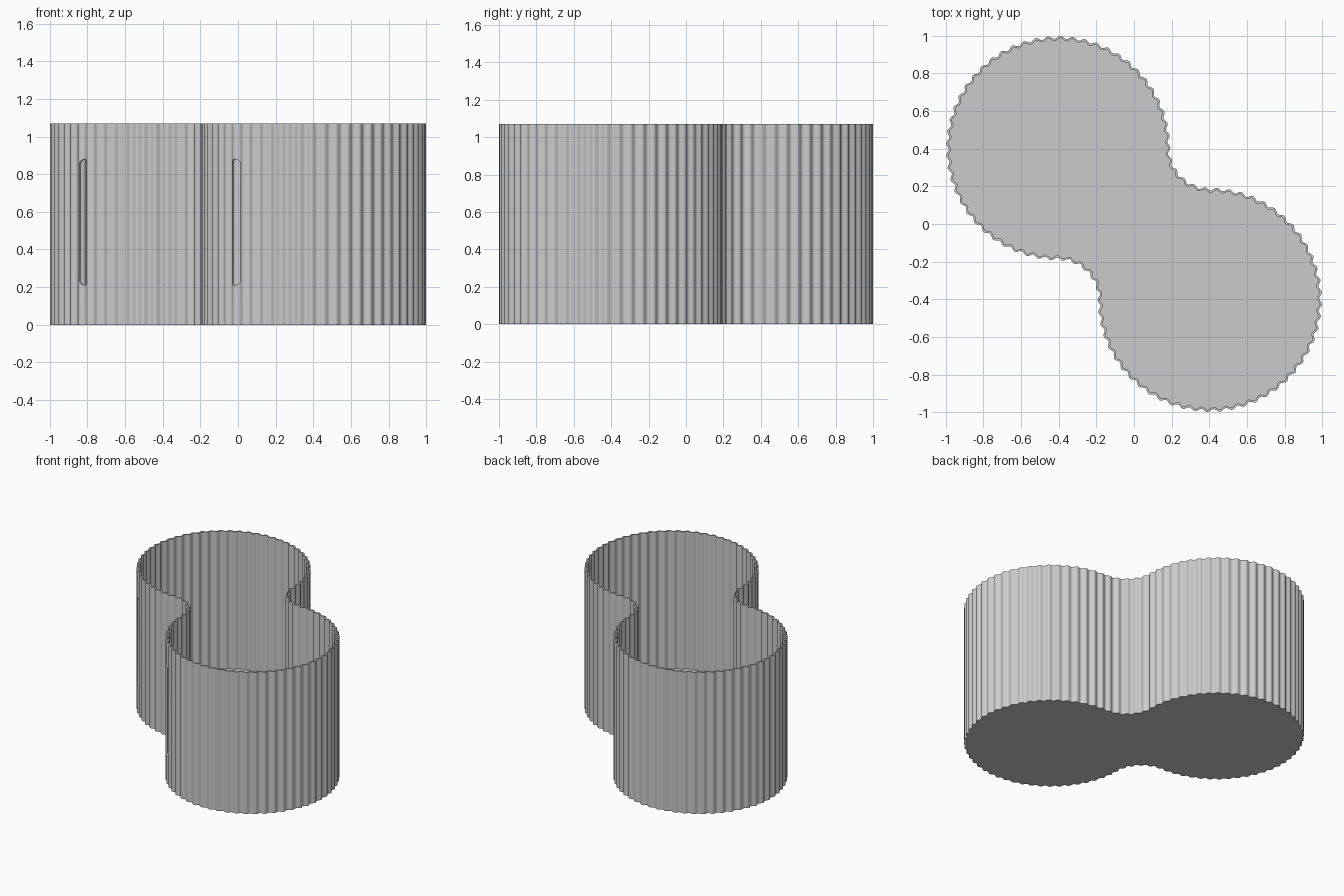
import bpy, bmesh
from math import pi, sin, cos, radians
from mathutils import Vector, Matrix

cube = bpy.data.objects.get("Cube")
if cube:
    bpy.data.objects.remove(cube)

HEIGHT, FLOOR = 1.07, 0.03
C, R = 0.403, 0.583              # lobe centre offset and mid-wall radius
FILLET = 2 * C - R               # concave radius of the waist
HALF_WALL, RIPPLE = 0.006, 0.008
FLUTES, STEPS = 96, 8

grey = bpy.data.materials.new("plain grey")
grey.use_nodes = True
grey.diffuse_color = (0.6, 0.6, 0.6, 1)
grey.node_tree.nodes["Principled BSDF"].inputs["Base Color"].default_value = (0.6, 0.6, 0.6, 1)

# Outline arcs: centre, radius, start angle, sweep (negative sweep = concave waist)
ARCS = [((-C, C), R, 0, 270), ((-C, -C), FILLET, 90, -90),
        ((C, -C), R, 180, 270), ((C, C), FILLET, 270, -90)]
LENGTH = sum(r * radians(abs(s)) for _, r, _, s in ARCS)


def outline_point(distance):
    """Point and outward normal at a distance along the two-lobed outline."""
    for (cx, cy), r, start, sweep in ARCS:
        arc = r * radians(abs(sweep))
        if distance <= arc:
            a = radians(start + sweep * distance / arc)
            out = Vector((cos(a), sin(a)))
            return Vector((cx, cy)) + out * r, out * (1 if sweep > 0 else -1)
        distance -= arc
    return outline_point(0)


def fluted_loop(offset):
    count = FLUTES * STEPS
    loop = []
    for i in range(count):
        p, n = outline_point(LENGTH * i / count)
        loop.append(p + n * (offset + RIPPLE * cos(2 * pi * i / STEPS)))
    return loop


def make_object(name, bm):
    bmesh.ops.recalc_face_normals(bm, faces=bm.faces)
    mesh = bpy.data.meshes.new(name)
    bm.to_mesh(mesh)
    bm.free()
    mesh.materials.append(grey)
    ob = bpy.data.objects.new(name, mesh)
    bpy.context.collection.objects.link(ob)
    return ob


def ring(bm, loop, z):
    return [bm.verts.new((p.x, p.y, z)) for p in loop]


def bridge(bm, a, b):
    for i in range(len(a)):
        j = (i + 1) % len(a)
        bm.faces.new((a[i], a[j], b[j], b[i]))


# Fluted container: outer wall, rim, inner wall and floor in one closed shell
outer, inner = fluted_loop(HALF_WALL), fluted_loop(-HALF_WALL)
bm = bmesh.new()
rings = [ring(bm, outer, 0), ring(bm, outer, HEIGHT),
         ring(bm, inner, HEIGHT), ring(bm, inner, FLOOR)]
for a, b in zip(rings, rings[1:]):
    bridge(bm, a, b)
bm.faces.new(rings[0])
bm.faces.new(rings[-1])
container = make_object("fluted_container", bm)

# Upright rounded slots cut through the front right wall of each lobe
SLOT_R, SLOT_LOW, SLOT_HIGH = 0.027, 0.21, 0.88
for name, centre in (("back_slot_cutter", (-C, C)), ("front_slot_cutter", (C, -C))):
    bm = bmesh.new()
    ends = []
    for x in (R - 0.06, R + 0.06):
        verts = []
        for i in range(24):
            a = 2 * pi * (i + 0.5) / 24
            z = (SLOT_HIGH - SLOT_R if sin(a) > 0 else SLOT_LOW + SLOT_R) + SLOT_R * sin(a)
            verts.append(bm.verts.new((x, SLOT_R * cos(a), z)))
        bm.faces.new(verts)
        ends.append(verts)
    bridge(bm, *ends)
    turn = Matrix.Translation((*centre, 0)) @ Matrix.Rotation(radians(225), 4, "Z")
    bmesh.ops.transform(bm, matrix=turn, verts=bm.verts)
    cutter = make_object(name, bm)
    mod = container.modifiers.new("cut slot", "BOOLEAN")
    mod.object, mod.operation, mod.solver = cutter, "DIFFERENCE", "EXACT"
    bpy.context.view_layer.objects.active = container
    container.select_set(True)
    bpy.ops.object.modifier_apply(modifier=mod.name)
    bpy.data.objects.remove(cutter)

bpy.ops.object.select_all(action="DESELECT")
container.select_set(True)
bpy.context.view_layer.objects.active = container
bpy.ops.object.shade_smooth_by_angle(angle=radians(40))
